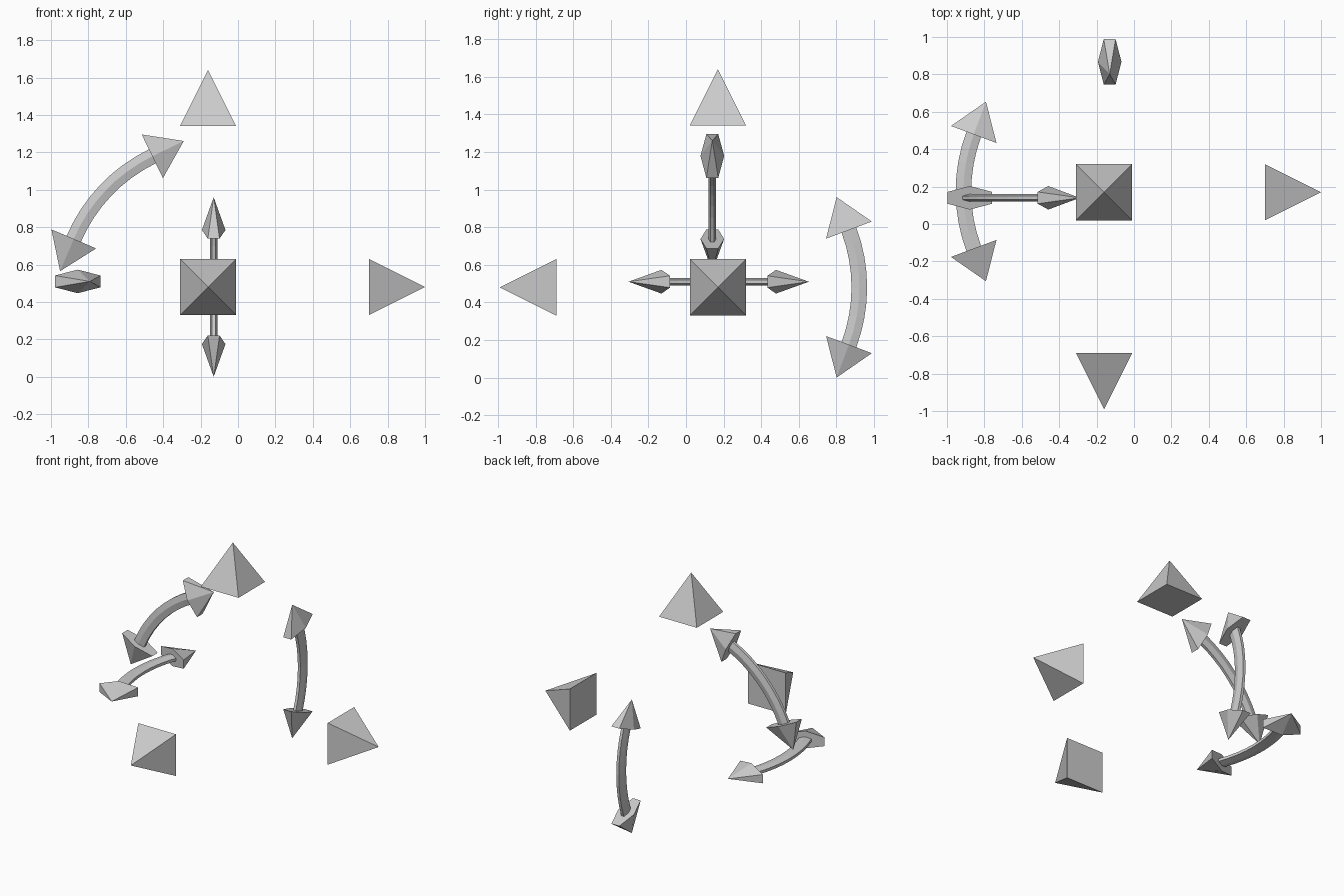
import bpy
import bmesh
from math import sin, cos, pi, radians, sqrt
from mathutils import Matrix, Vector

cube = bpy.data.objects.get("Cube")
if cube:
    bpy.data.objects.remove(cube, do_unlink=True)

# One grey for everything
GREY = (0.6, 0.6, 0.6, 1.0)
grey = bpy.data.materials.new("plain_grey")
grey.use_nodes = True
grey.diffuse_color = GREY
grey.node_tree.nodes["Principled BSDF"].inputs["Base Color"].default_value = GREY

SIDES = 6
RADIUS = 0.87            # bend radius of the arrows
HALF = radians(20.5)     # half the bend angle
HEAD_LENGTH = 0.187
HEAD_WIDE, HEAD_THIN = 0.15, 0.063
SHAFT_SCALE = 0.32
STEPS = 8


def add_object(name, bm):
    bmesh.ops.recalc_face_normals(bm, faces=bm.faces)
    mesh = bpy.data.meshes.new(name)
    bm.to_mesh(mesh)
    bm.free()
    mesh.materials.append(grey)
    obj = bpy.data.objects.new(name, mesh)
    bpy.context.scene.collection.objects.link(obj)
    return obj


def ring(bm, angle, scale):
    """Flattened hexagon placed across the bend, flat towards its inside."""
    radial = Vector((cos(angle), sin(angle), 0))
    centre = radial * RADIUS - Vector((RADIUS, 0, 0))
    verts = []
    for i in range(SIDES):
        a = 2 * pi * (i + 0.5) / SIDES
        offset = radial * cos(a) * HEAD_WIDE + Vector((0, 0, sin(a) * HEAD_THIN))
        verts.append(bm.verts.new(centre + offset * scale))
    return verts, centre


def bent_arrow(name, middle, outward, along):
    """Double-headed arrow bulging outward, with its chord along the given way."""
    o, t = Vector(outward).normalized(), Vector(along).normalized()
    n = o.cross(t)
    place = Matrix.Translation(middle) @ Matrix((o, t, n)).transposed().to_4x4()
    # Shaft
    bm = bmesh.new()
    rings = [ring(bm, HALF * (2 * s / STEPS - 1), SHAFT_SCALE)[0]
             for s in range(STEPS + 1)]
    for a, b in zip(rings, rings[1:]):
        for i in range(SIDES):
            j = (i + 1) % SIDES
            bm.faces.new((a[i], a[j], b[j], b[i]))
    # Pointed heads at both ends
    for side in (-1, 1):
        angle = side * HALF
        base, centre = ring(bm, angle, 1)
        tangent = Vector((-sin(angle), cos(angle), 0)) * side
        tip = bm.verts.new(centre + tangent * HEAD_LENGTH)
        bm.faces.new(base)
        for i in range(SIDES):
            bm.faces.new((base[i], base[(i + 1) % SIDES], tip))
    bm.transform(place)
    return add_object(name, bm)


def pyramid(name, base_centre, direction, size=0.3):
    """Square pyramid pointing along an axis, sides lined up with the axes."""
    bm = bmesh.new()
    bmesh.ops.create_cone(bm, cap_ends=True, segments=4, radius1=size / sqrt(2),
                          radius2=0, depth=size)
    bmesh.ops.remove_doubles(bm, verts=bm.verts, dist=0.0001)
    # Square up, stand on the base, then turn to the axis
    corner = min(bm.verts, key=lambda v: v.co.z).co
    if abs(abs(corner.x) - abs(corner.y)) > 0.01:
        bm.transform(Matrix.Rotation(pi / 4, 4, "Z"))
    bm.transform(Matrix.Translation((0, 0, size / 2)))
    turn = Vector((0, 0, 1)).rotation_difference(Vector(direction)).to_matrix().to_4x4()
    bm.transform(Matrix.Translation(base_centre) @ turn)
    return add_object(name, bm)


# Axis pointers
pyramid("top_pointer", (-0.16, 0.17, 1.34), (0, 0, 1))
pyramid("left_pointer", (0.70, 0.17, 0.48), (1, 0, 0))
pyramid("front_pointer", (-0.16, -0.69, 0.48), (0, -1, 0))

# Turning arrows, one in each plane
bent_arrow("upright_side_arrow", (-0.708, 0.14, 0.996), (-0.725, 0, 0.689), (0.689, 0, 0.725))
bent_arrow("level_arrow", (-0.912, 0.174, 0.51), (-1, 0, 0), (0, 1, 0))
bent_arrow("back_arrow", (-0.13, 0.922, 0.48), (0, 1, 0), (0, 0, 1))
